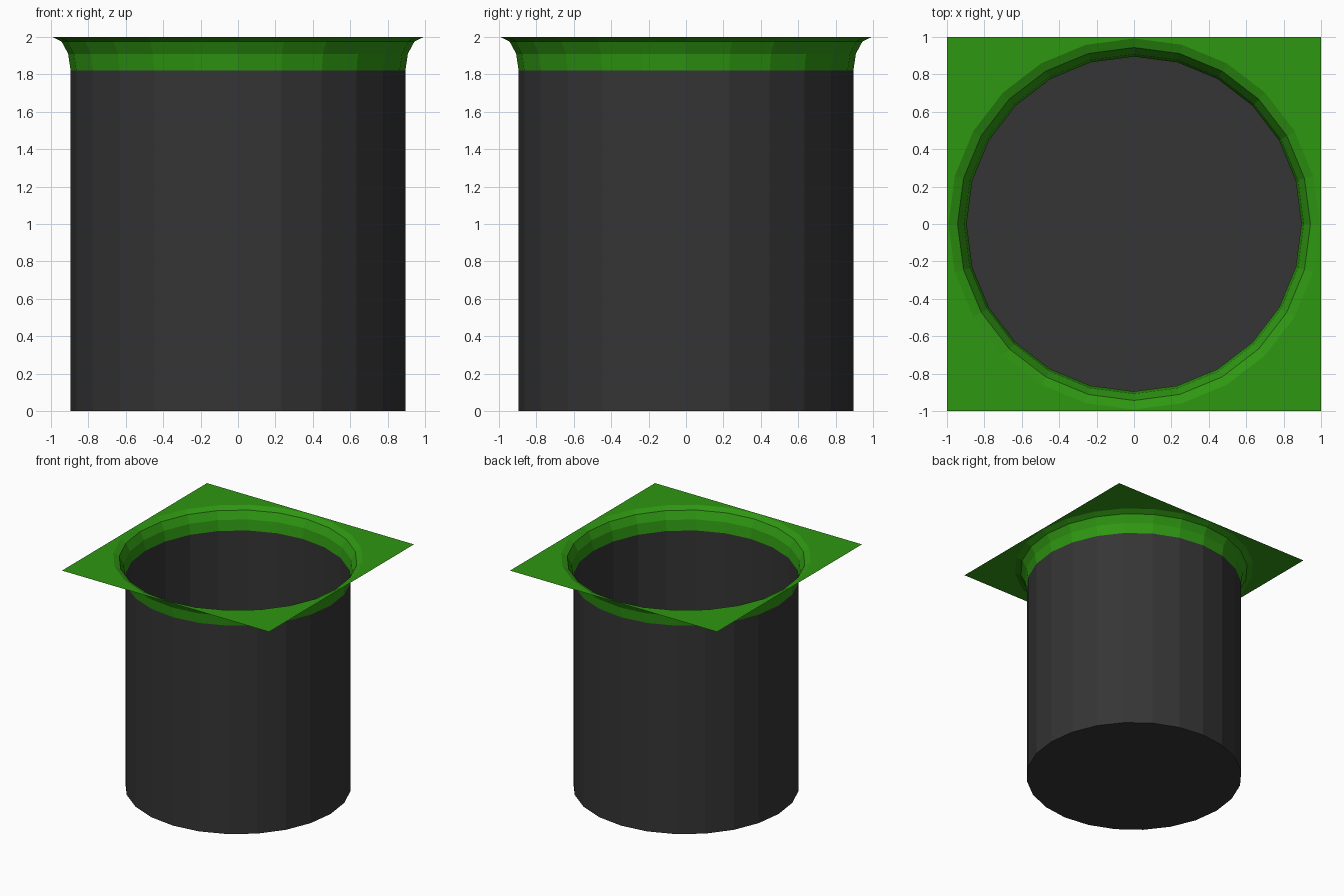
import bpy, bmesh
from math import sin, cos, pi, radians

if "Cube" in bpy.data.objects:
    bpy.data.objects.remove(bpy.data.objects["Cube"])

SIDES = 24


def material(name, color):
    m = bpy.data.materials.new(name)
    m.diffuse_color = (*color, 1)
    m.use_nodes = True
    m.node_tree.nodes["Principled BSDF"].inputs["Base Color"].default_value = m.diffuse_color
    return m


def ring(bm, r, z):
    return [bm.verts.new((r * cos(2 * pi * i / SIDES), r * sin(2 * pi * i / SIDES), z))
            for i in range(SIDES)]


def square_ring(bm, half, z):
    # ring points pushed outwards onto a square, corners included
    verts = []
    for i in range(SIDES):
        c, s = cos(2 * pi * i / SIDES), sin(2 * pi * i / SIDES)
        k = half / max(abs(c), abs(s))
        verts.append(bm.verts.new((c * k, s * k, z)))
    return verts


def bridge(bm, inner, outer):
    for i in range(SIDES):
        j = (i + 1) % SIDES
        bm.faces.new((inner[i], outer[i], outer[j], inner[j]))


def finish(bm, name, mat):
    me = bpy.data.meshes.new(name)
    bm.to_mesh(me)
    bm.free()
    me.materials.append(mat)
    ob = bpy.data.objects.new(name, me)
    bpy.context.collection.objects.link(ob)


grass = material("grass_green", (0.028, 0.31, 0.006))
dark = material("pit_dark", (0.035, 0.035, 0.035))

# Pit: open tube with a floor
bm = bmesh.new()
bottom = ring(bm, 0.895, 0)
bridge(bm, bottom, ring(bm, 0.895, 1.82))
bm.faces.new(bottom)
finish(bm, "pit", dark)

# Grass: rounded lip flaring into a flat square
bm = bmesh.new()
loops = [ring(bm, 0.895 + 0.097 * (1 - cos(radians(t))), 1.82 + 0.18 * sin(radians(t)))
         for t in (0, 30, 60, 90)]
loops.append(square_ring(bm, 1.0, 2.0))
for a, b in zip(loops, loops[1:]):
    bridge(bm, a, b)
finish(bm, "grass_rim", grass)
